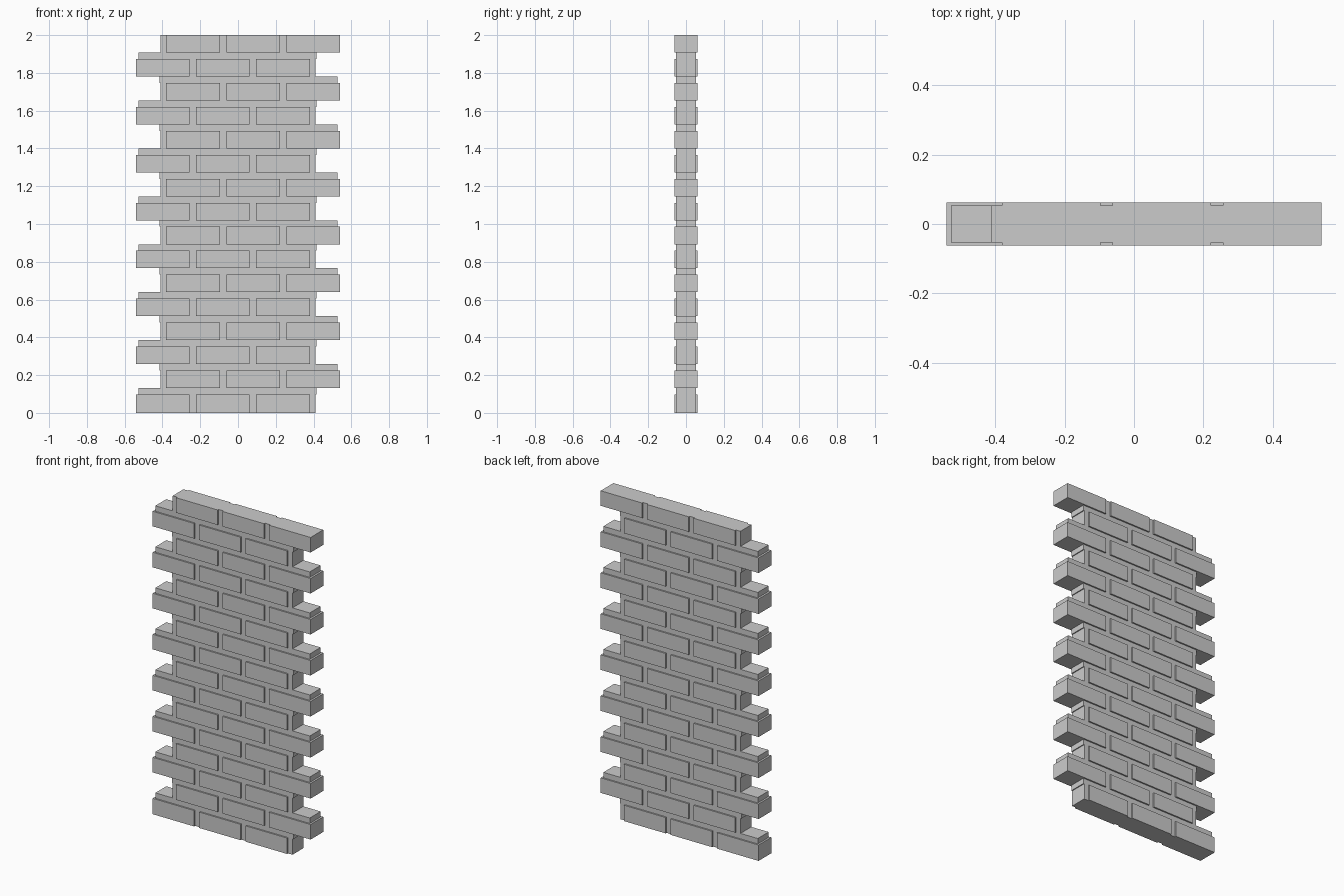
import bpy, bmesh

if "Cube" in bpy.data.objects:
    bpy.data.objects.remove(bpy.data.objects["Cube"])

COURSES = 16
PITCH, BRICK_H, BASE = 0.1268, 0.093, 0.005   # vertical layout
BRICK_W, JOINT = 0.284, 0.034                 # brick length and head joint
LEFT, RIGHT = -0.54, 0.41                     # ends of an even course
FACE, RECESS = 0.062, 0.053                   # half depth of brick and mortar


def prism(name, outline, z0, z1):
    """Extrude a plan outline straight up from z0 to z1."""
    bm = bmesh.new()
    face = bm.faces.new([bm.verts.new((x, y, z0)) for x, y in outline])
    top = bmesh.ops.extrude_face_region(bm, geom=[face], use_keep_orig=True)
    for v in top["geom"]:
        if isinstance(v, bmesh.types.BMVert):
            v.co.z = z1
    bmesh.ops.recalc_face_normals(bm, faces=bm.faces)
    mesh = bpy.data.meshes.new(name)
    bm.to_mesh(mesh)
    bm.free()
    obj = bpy.data.objects.new(name, mesh)
    bpy.context.collection.objects.link(obj)
    return obj


# Plan of one course: three bricks with recessed head joints, mortar at the end
half = []
for k in range(3):
    x0 = LEFT + k * (BRICK_W + JOINT)
    x1 = x0 + BRICK_W
    x2 = RIGHT if k == 2 else x1 + JOINT
    half += [(x0, FACE), (x1, FACE), (x1, RECESS), (x2, RECESS)]
course = half + [(x, -y) for x, y in reversed(half)]

# Plan of the mortar bed lying on each course
bed = [(-0.528, RECESS), (0.416, RECESS), (0.416, -RECESS), (-0.528, -RECESS)]

# Stack the courses, mirroring every second one for the running bond
for i in range(COURSES):
    s = -1 if i % 2 else 1
    z0 = BASE + i * PITCH
    z1 = z0 + BRICK_H
    prism(f"brick_course_{i + 1:02d}", [(s * x, y) for x, y in course],
          z0 if i else 0.0, z1)
    if i < COURSES - 1:
        prism(f"mortar_bed_{i + 1:02d}", [(s * x, y) for x, y in bed],
              z1, z0 + PITCH)
